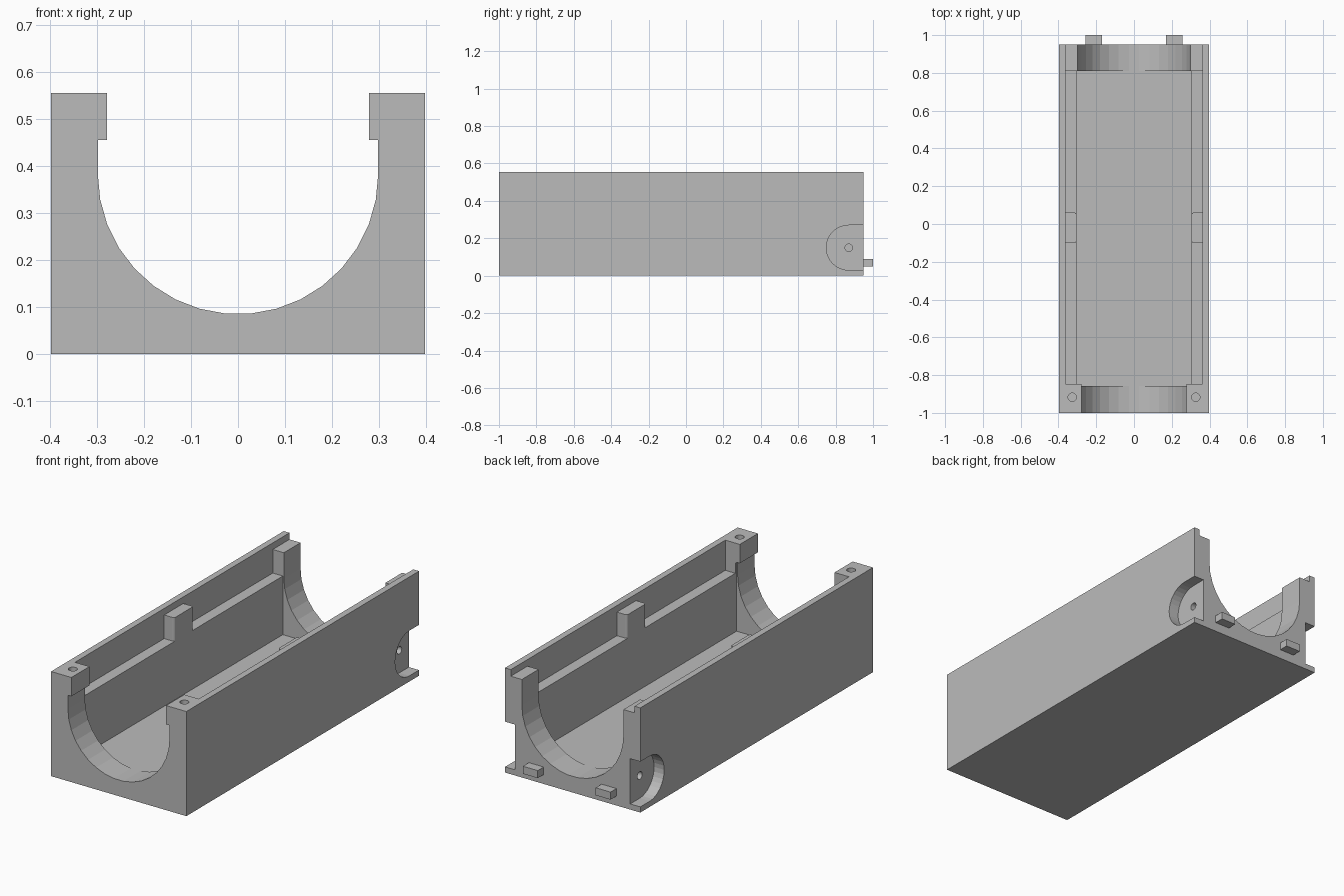
import bpy, bmesh, math
from mathutils import Vector

cube = bpy.data.objects.get("Cube")
if cube:
    bpy.data.objects.remove(cube, do_unlink=True)

grey = bpy.data.materials.new("plain_grey")
grey.use_nodes = True
grey.diffuse_color = (0.5, 0.5, 0.5, 1)
grey.node_tree.nodes["Principled BSDF"].inputs["Base Color"].default_value = (0.5, 0.5, 0.5, 1)


def prism(name, points, axis, start, end):
    """Extrude a 2D outline along x, y or z."""
    place = {"x": lambda a, b: (start, a, b),
             "y": lambda a, b: (a, start, b),
             "z": lambda a, b: (a, b, start)}[axis]
    shift = Vector([(end - start) * (axis == k) for k in "xyz"])
    bm = bmesh.new()
    face = bm.faces.new([bm.verts.new(place(a, b)) for a, b in points])
    out = bmesh.ops.extrude_face_region(bm, geom=[face])
    bmesh.ops.translate(bm, vec=shift, verts=[v for v in out["geom"] if isinstance(v, bmesh.types.BMVert)])
    bmesh.ops.recalc_face_normals(bm, faces=bm.faces)
    mesh = bpy.data.meshes.new(name)
    bm.to_mesh(mesh)
    bm.free()
    mesh.materials.append(grey)
    obj = bpy.data.objects.new(name, mesh)
    bpy.context.collection.objects.link(obj)
    return obj


def box(name, x0, x1, y0, y1, z0, z1):
    return prism(name, [(x0, y0), (x1, y0), (x1, y1), (x0, y1)], "z", z0, z1)


def arc(cx, cy, r, a0, a1, n):
    angles = [math.radians(a0 + (a1 - a0) * i / n) for i in range(n + 1)]
    return [(cx + r * math.cos(a), cy + r * math.sin(a)) for a in angles]


def cut(obj, cutter):
    cutter.hide_render = True
    mod = obj.modifiers.new("cut", "BOOLEAN")
    mod.operation, mod.solver, mod.object = "DIFFERENCE", "EXACT", cutter
    graph = bpy.context.evaluated_depsgraph_get()
    result = bpy.data.meshes.new_from_object(obj.evaluated_get(graph))
    obj.modifiers.clear()
    obj.data = result
    bpy.data.objects.remove(cutter, do_unlink=True)


R, CZ, TOP = 0.298, 0.383, 0.555
SLOT, WALL, LEDGE, POST = 0.278, 0.363, 0.395, 0.52
FRONT, BACK = -0.848, 0.81

body = box("cradle_body", -0.397, 0.397, -1, 0.95, 0, TOP)

# Round saddles at both ends, the front one narrowed by its posts
bowl = arc(0, CZ, R, 180, 360, 17)
cut(body, prism("front_saddle", bowl + [(R, 0.455), (SLOT, 0.455), (SLOT, 0.7),
                                        (-SLOT, 0.7), (-SLOT, 0.455), (-R, 0.455)], "y", -1.1, -0.4))
cut(body, prism("back_saddle", bowl + [(R, 0.7), (-R, 0.7)], "y", 0.4, 1.1))

# Main cavity, side ledges and lowered back posts
cut(body, box("cavity", -0.304, 0.304, -0.858, BACK, 0.084, 0.45))
cut(body, box("ledge_recess", -WALL, WALL, FRONT, BACK, LEDGE, 0.7))
cut(body, box("back_post_top", -WALL, WALL, 0.7, 1.1, POST, 0.7))

for side, label in ((-1, "right"), (1, "left")):
    # Rounded side pocket with its screw hole
    pocket = [(1.1, 0.27)] + arc(0.87, 0.15, 0.12, 90, 270, 16) + [(1.1, 0.03)]
    cut(body, prism("pocket", pocket, "x", side * 0.338, side * 0.5))
    cut(body, prism("pocket_hole", arc(0.87, 0.15, 0.02, 0, 345, 23), "x", side * 0.26, side * 0.4))
    # Screw hole in the front post
    cut(body, prism("post_hole", arc(side * 0.327, -0.917, 0.022, 0, 345, 23), "z", 0.4, 0.7))

    # Clip on the ledge, with rounded inner corners
    clip = [(-0.37, -0.1)] + arc(-0.316, -0.088, 0.012, -90, 0, 5)
    clip += arc(-0.316, 0.048, 0.012, 0, 90, 5) + [(-0.37, 0.06)]
    prism(label + "_ledge_clip", [(-side * x, y) for x, y in clip], "z", LEDGE - 0.005, POST)

    # Locating tab on the back
    xs = sorted((side * 0.17, side * 0.257))
    box(label + "_back_tab", *xs, 0.945, 1.0, 0.05, 0.09)
